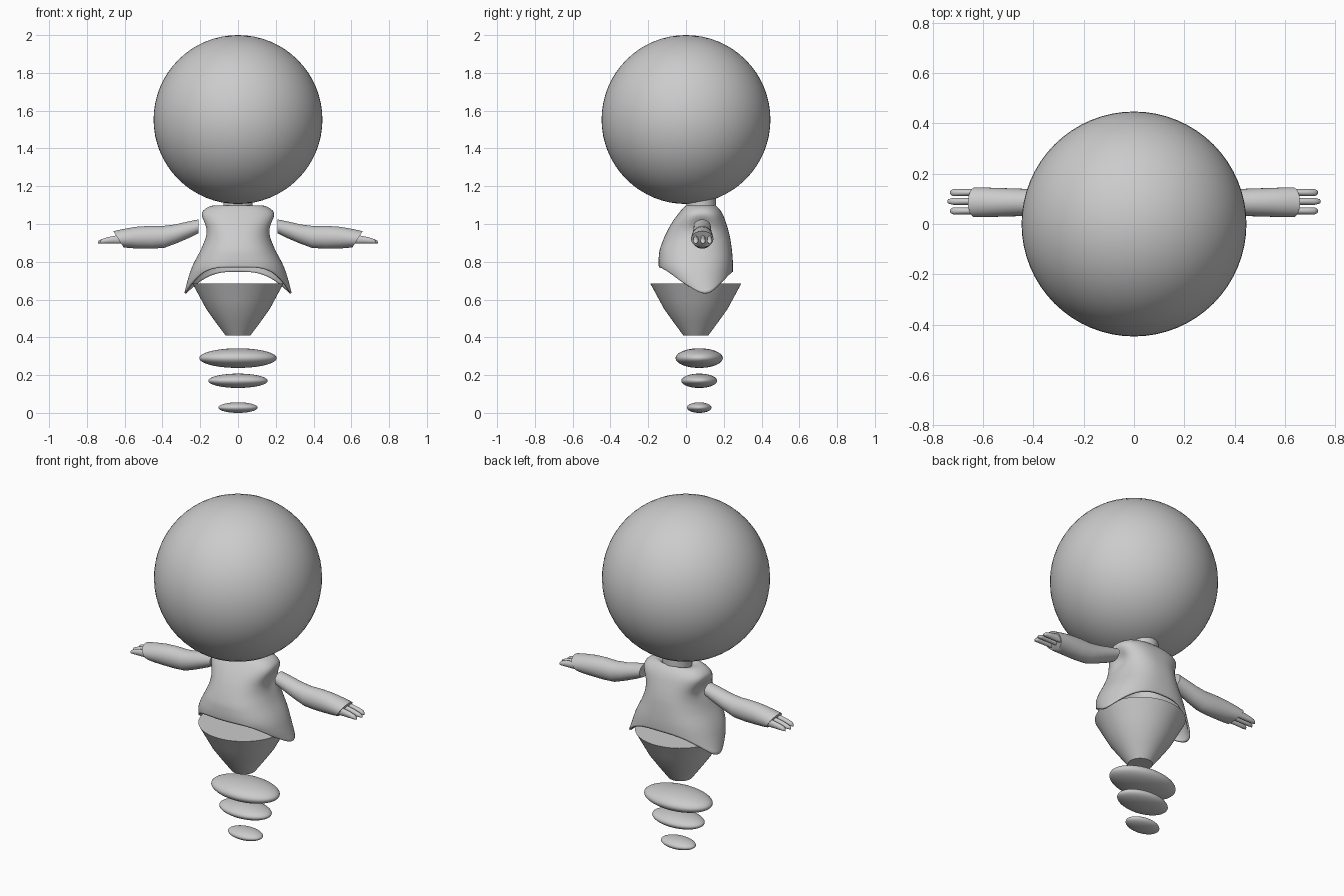
import bpy, bmesh, math
from mathutils import Vector

if "Cube" in bpy.data.objects:
    bpy.data.objects.remove(bpy.data.objects["Cube"])

grey = bpy.data.materials.new("plain grey")
grey.diffuse_color = (0.6, 0.6, 0.6, 1)
grey.use_nodes = True
grey.node_tree.nodes["Principled BSDF"].inputs["Base Color"].default_value = grey.diffuse_color


def finish(name, bm, angle=40):
    """Turn a bmesh into a smooth-shaded object."""
    bmesh.ops.recalc_face_normals(bm, faces=bm.faces)
    mesh = bpy.data.meshes.new(name)
    bm.to_mesh(mesh)
    bm.free()
    ob = bpy.data.objects.new(name, mesh)
    bpy.context.collection.objects.link(ob)
    mesh.materials.append(grey)
    bpy.ops.object.select_all(action='DESELECT')
    ob.select_set(True)
    bpy.context.view_layer.objects.active = ob
    bpy.ops.object.shade_smooth_by_angle(angle=math.radians(angle))
    return ob


def loft(rings, caps=True):
    """Skin a list of closed rings of points."""
    bm = bmesh.new()
    rows = [[bm.verts.new(p) for p in r] for r in rings]
    n = len(rows[0])
    for a, b in zip(rows, rows[1:]):
        for i in range(n):
            j = (i + 1) % n
            bm.faces.new((a[i], a[j], b[j], b[i]))
    if caps:
        bm.faces.new(rows[0])
        bm.faces.new(rows[-1])
    return bm


def ellipsoid(name, centre, radii, seg=48, rings=24):
    bm = bmesh.new()
    bmesh.ops.create_uvsphere(bm, u_segments=seg, v_segments=rings, radius=1)
    for v in bm.verts:
        v.co = Vector(c + r * k for c, r, k in zip(centre, radii, v.co))
    return finish(name, bm, 60)


def circle(z, r, cy, n=64):
    return [(r * math.cos(k * math.tau / n), cy + r * math.sin(k * math.tau / n), z)
            for k in range(n)]


def sample(table, z):
    """Interpolate rows of (z, values...) at height z."""
    for a, b in zip(table, table[1:]):
        if z <= b[0]:
            f = max(0, (z - a[0]) / (b[0] - a[0]))
            return [p + (q - p) * f for p, q in zip(a[1:], b[1:])]
    return table[-1][1:]


# Head and neck
ellipsoid("head", (0, 0, 1.553), (0.447,) * 3, 64, 32)
finish("neck", loft([circle(1.05, 0.078, 0.08), circle(1.16, 0.078, 0.08)]))

# Shirt: height, half width, front y, back y
SHIRT = [(0.635, 0.285, -0.04, 0.235), (0.70, 0.268, -0.11, 0.245),
         (0.76, 0.25, -0.143, 0.249), (0.80, 0.232, -0.147, 0.249),
         (0.86, 0.198, -0.142, 0.244), (0.92, 0.174, -0.12, 0.236),
         (0.97, 0.172, -0.097, 0.224), (1.02, 0.193, -0.067, 0.208),
         (1.05, 0.202, -0.045, 0.197), (1.08, 0.188, -0.02, 0.178),
         (1.10, 0.145, 0.0, 0.157)]
N, ROWS = 48, 16
rings = []
for r in range(ROWS + 1):
    ring = []
    for k in range(N):
        a = math.tau * k / N
        c, s = math.cos(a), math.sin(a)
        # hem arches up at front and back, drops at the sides
        hem = 0.77 - 0.137 * abs(c) ** 4 if s < 0 else 0.747 - 0.114 * abs(c) ** 2.5
        z = hem + (1.10 - hem) * r / ROWS
        w, yf, yb = sample(SHIRT, z)
        x = w * math.copysign(abs(c) ** 0.8, c)
        y = (yf + yb) / 2 + (yb - yf) / 2 * math.copysign(abs(s) ** 0.9, s)
        # hollow where the arm meets the body
        x *= 1 - 0.14 * math.exp(-((y - 0.085) / 0.05) ** 2 - ((z - 0.985) / 0.045) ** 2)
        ring.append((x, y, z))
    rings.append(ring)
rings.append([(0.105 * math.cos(k * math.tau / N), 0.08 + 0.07 * math.sin(k * math.tau / N), 1.1)
              for k in range(N)])
rings.append(circle(1.08, 0.076, 0.08, N))
shirt = finish("shirt", loft(rings, caps=False), 60)
sub = shirt.modifiers.new("smooth", 'SUBSURF')
sub.levels = sub.render_levels = 1
shell = shirt.modifiers.new("cloth thickness", 'SOLIDIFY')
shell.thickness, shell.offset = 0.01, -1

# Tapering lower body
finish("lower_body", loft([circle(z, r, 0.052) for z, r in
       ((0.41, 0.066), (0.48, 0.118), (0.55, 0.168), (0.60, 0.195), (0.685, 0.241))]))

# Floating discs below the body
for i, (z, rx, ry, rz) in enumerate(((0.29, 0.205, 0.125, 0.052),
                                     (0.17, 0.157, 0.095, 0.038),
                                     (0.028, 0.104, 0.065, 0.028))):
    ellipsoid(f"disc_{i + 1}", (0, 0.07, z), (rx, ry, rz))

# Sleeves: top x, top z, bottom x, bottom z, half depth
SLEEVE = [(0.21, 1.024, 0.21, 0.95, 0.045), (0.26, 1.014, 0.25, 0.93, 0.047),
          (0.335, 0.997, 0.325, 0.898, 0.05), (0.40, 0.989, 0.39, 0.874, 0.052),
          (0.47, 0.99, 0.46, 0.869, 0.055), (0.54, 0.985, 0.53, 0.87, 0.057),
          (0.61, 0.973, 0.58, 0.873, 0.059), (0.66, 0.962, 0.606, 0.877, 0.059)]
for side, m in (("left", 1), ("right", -1)):
    tube = []
    for xt, zt, xb, zb, d in SLEEVE:
        ring = []
        for k in range(32):
            a = math.tau * k / 32
            f = (1 + math.sin(a)) / 2
            ring.append((m * (xb + (xt - xb) * f), 0.086 + d * math.cos(a), zb + (zt - zb) * f))
        tube.append(ring)
    finish(f"{side}_sleeve", loft(tube), 50)
    # Three flat-bottomed fingers
    for i, (y, tip) in enumerate(((0.052, 0.732), (0.09, 0.742), (0.125, 0.732))):
        finger = []
        for x, h in ((0.60, 0.046), (0.65, 0.042), (0.69, 0.034), (0.718, 0.025),
                     (tip - 0.004, 0.016), (tip, 0.006)):
            wide = 0.014 * min(1, h / 0.025)
            finger.append([(m * x, y + wide * math.cos(math.tau * k / 16),
                            0.896 + h * (1 + math.sin(math.tau * k / 16)) / 2)
                           for k in range(16)])
        finish(f"{side}_finger_{i + 1}", loft(finger), 60)
